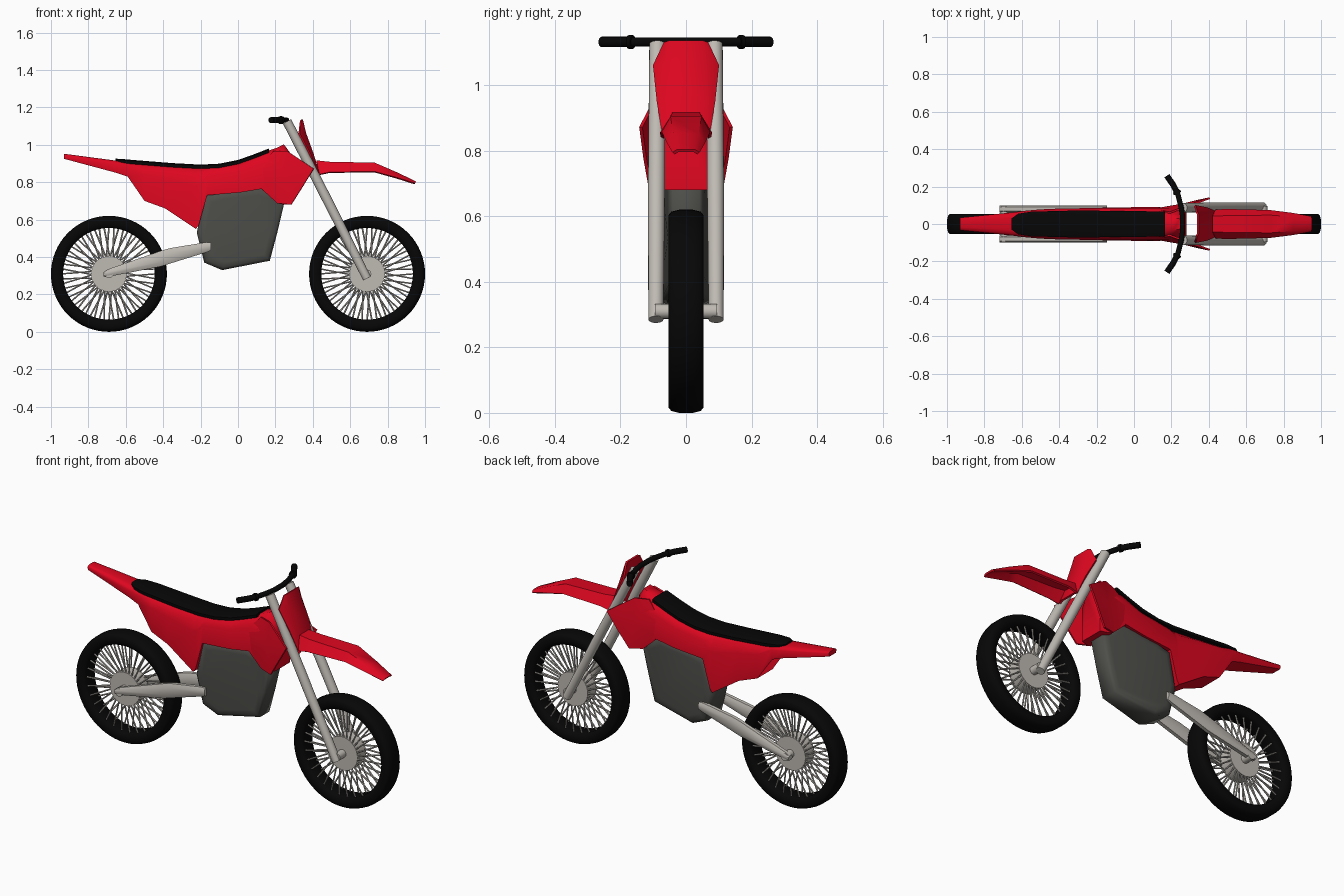
import bpy, bmesh, math
from mathutils import Vector

if "Cube" in bpy.data.objects:
    bpy.data.objects.remove(bpy.data.objects["Cube"])


def material(name, rgb):
    m = bpy.data.materials.new(name)
    m.diffuse_color = (*rgb, 1)
    m.use_nodes = True
    m.node_tree.nodes["Principled BSDF"].inputs["Base Color"].default_value = m.diffuse_color
    return m


RED = material("red plastic", (0.73, 0.002, 0.014))
BLACK = material("black rubber", (0.002, 0.002, 0.002))
METAL = material("light metal", (0.52, 0.49, 0.45))
GREY = material("dark grey", (0.075, 0.075, 0.068))


def finish(name, bm, mat, angle=35, thick=0):
    bmesh.ops.recalc_face_normals(bm, faces=bm.faces)
    me = bpy.data.meshes.new(name)
    bm.to_mesh(me)
    bm.free()
    me.materials.append(mat)
    ob = bpy.data.objects.new(name, me)
    bpy.context.collection.objects.link(ob)
    bpy.ops.object.select_all(action='DESELECT')
    ob.select_set(True)
    bpy.context.view_layer.objects.active = ob
    if thick:
        mod = ob.modifiers.new("thickness", 'SOLIDIFY')
        mod.thickness = thick
        mod.offset = 0
        bpy.ops.object.modifier_apply(modifier=mod.name)
    bpy.ops.object.shade_smooth_by_angle(angle=math.radians(angle))
    return ob


def skin(bm, rows, closed_ring=True, closed_path=False, caps=True):
    """Join rows of points with quads."""
    vs = [[bm.verts.new(p) for p in r] for r in rows]
    n = len(rows[0])
    for i in range(len(vs) if closed_path else len(vs) - 1):
        a, b = vs[i], vs[(i + 1) % len(vs)]
        for j in range(n if closed_ring else n - 1):
            k = (j + 1) % n
            bm.faces.new((a[j], a[k], b[k], b[j]))
    if closed_ring and caps and not closed_path:
        bm.faces.new(vs[0])
        bm.faces.new(vs[-1])


def tube(bm, pts, radii, n=16):
    """Round tube along a polyline."""
    pts = [Vector(p) for p in pts]
    rows = []
    for i, p in enumerate(pts):
        t = (pts[min(i + 1, len(pts) - 1)] - pts[max(i - 1, 0)]).normalized()
        ref = Vector((0, 0, 1)) if abs(t.z) < 0.7 else Vector((0, 1, 0))
        u = t.cross(ref).normalized()
        v = t.cross(u)
        rows.append([p + radii[i] * (u * math.cos(a) + v * math.sin(a))
                     for a in (2 * math.pi * k / n for k in range(n))])
    skin(bm, rows)


def mirror_ring(x, half):
    """Closed ring at x from (y, z) points listed top to bottom on one side."""
    return [(x, y, z) for y, z in half] + [(x, -y, z) for y, z in reversed(half)]


# Wheels: tyre, hub, axle and spokes
TYRE = [(.245, .038), (.252, .048), (.27, .054), (.293, .054), (.304, .045), (.31, .022)]
for side, cx in (("rear", -.69), ("front", .69)):
    prof = TYRE + [(r, -y) for r, y in reversed(TYRE)]
    bm = bmesh.new()
    skin(bm, [[(cx + r * math.cos(a), y, .31 + r * math.sin(a)) for r, y in prof]
              for a in (2 * math.pi * i / 64 for i in range(64))], closed_path=True)
    finish(side + "_tyre", bm, BLACK, 60)
    bm = bmesh.new()
    tube(bm, [(cx, -.04, .31), (cx, .04, .31)], [.095, .095], 40)
    finish(side + "_hub", bm, METAL)
    bm = bmesh.new()
    tube(bm, [(cx, -.095, .31), (cx, .095, .31)], [.023, .023])
    finish(side + "_axle", bm, METAL)
    bm = bmesh.new()
    for i in range(60):
        s = 1 if i % 2 else -1
        a = 2 * math.pi * i / 60
        b = a + .16 * s
        tube(bm, [(cx + .085 * math.cos(b), s * .034, .31 + .085 * math.sin(b)),
                  (cx + .25 * math.cos(a), s * .03, .31 + .25 * math.sin(a))], [.0045] * 2, 6)
    finish(side + "_spokes", bm, METAL)

# Fork legs and swingarm beams
for s, side in ((-1, "right"), (1, "left")):
    bm = bmesh.new()
    tube(bm, [(.262, s * .087, 1.125), (.48, s * .09, .70), (.69, s * .092, .285)],
         [.025, .026, .023], 20)
    finish(side + "_fork_leg", bm, METAL)
    bm = bmesh.new()
    rows = []
    for x, z, h in ((-.718, .308, .013), (-.70, .313, .02), (-.41, .392, .042),
                    (-.36, .407, .041), (-.17, .452, .027), (-.145, .456, .022)):
        c = h * .45
        rows.append([(x, s * y, z + d) for y, d in (
            (.062, c), (.07, h), (.09, h), (.098, c), (.098, -c), (.09, -h), (.07, -h), (.062, -c))])
    skin(bm, rows)
    finish(side + "_swingarm", bm, METAL)

# Engine block, narrower toward the front
OUT = [(-.18, .73), (-.10, .75), (.13, .775), (.25, .70), (.21, .53), (.17, .38),
       (-.085, .33), (-.18, .37), (-.22, .53)]
bm = bmesh.new()
rows = []
for f, k in ((-1, .8), (-.95, .93), (-.75, 1), (.75, 1), (.95, .93), (1, .8)):
    rows.append([(.01 + (x - .01) * k, f * (.055 if x > .15 else .08), .55 + (z - .55) * k)
                 for x, z in OUT])
skin(bm, rows)
finish("engine", bm, GREY, 55)

# Main body: x, top z, bottom z, top / middle / bottom half widths
BODY = [(-.93, .952, .925, .028, .034, .03), (-.65, .915, .85, .052, .062, .055),
        (-.59, .91, .83, .058, .07, .062), (-.50, .90, .70, .062, .078, .07),
        (-.39, .89, .66, .066, .083, .078), (-.225, .878, .55, .066, .085, .085),
        (-.21, .877, .57, .066, .085, .085), (-.165, .877, .73, .066, .085, .087),
        (.01, .905, .745, .066, .086, .09), (.13, .955, .765, .066, .086, .09),
        (.18, .975, .72, .062, .086, .088), (.21, .985, .687, .056, .085, .086),
        (.245, 1.003, .68, .045, .083, .08), (.28, .955, .68, .035, .07, .07)]
bm = bmesh.new()
skin(bm, [mirror_ring(x, [(wt * .6, zt), (wt, zt - .1 * (zt - zb)),
                          (wm, zt - .3 * (zt - zb)), (wb, zb)])
          for x, zt, zb, wt, wm, wb in BODY])
finish("body", bm, RED, 55)

# Side shrouds flaring out at the front
RIM = [(.19, .06, .965), (.265, .088, .965), (.33, .112, .922), (.405, .138, .872),
       (.345, .125, .775), (.285, .108, .68), (.21, .086, .688), (.12, .08, .77), (.11, .078, .88)]
for s, side in ((-1, "right"), (1, "left")):
    bm = bmesh.new()
    mid = bm.verts.new((.26, s * .104, .83))
    vs = [bm.verts.new((x, s * y, z)) for x, y, z in RIM]
    for i in range(len(vs)):
        bm.faces.new((mid, vs[i], vs[(i + 1) % len(vs)]))
    finish(side + "_shroud", bm, RED, 60, .01)

# Seat strip following the body top
SEAT = [(-.655, .926, .03), (-.62, .924, .055), (-.55, .918, .066), (-.35, .902, .071),
        (-.2, .894, .071), (-.1, .899, .07), (0, .919, .069), (.08, .947, .068), (.165, .98, .067)]
bm = bmesh.new()
skin(bm, [mirror_ring(x, [(w * .75, z), (w, z - .006), (w, z - .022)]) for x, z, w in SEAT])
finish("seat", bm, BLACK)


def panel(name, rows):
    """Folded sheet: rows of (top x, top y, top z, side x, side y, side z)."""
    bm = bmesh.new()
    skin(bm, [[(sx, -sy, sz), (tx, -ty, tz), (tx, ty, tz), (sx, sy, sz)]
              for tx, ty, tz, sx, sy, sz in rows], closed_ring=False)
    finish(name, bm, RED, 50, .01)


# Front plate and front fender
panel("front_plate", [(.342, .05, 1.135, .335, .065, 1.13), (.36, .06, 1.06, .327, .098, 1.06),
                      (.40, .055, .95, .385, .087, .95), (.43, .05, .85, .425, .07, .845)])
panel("front_fender", [(.42, .04, .912, .435, .072, .84), (.49, .042, .905, .49, .076, .852),
                       (.73, .045, .90, .73, .07, .855), (.85, .036, .848, .85, .055, .822),
                       (.95, .025, .80, .945, .038, .792)])

# Handlebar, grips and collars
HALF = [(.178, .255), (.212, .205), (.234, .16), (.252, .09), (.26, .04)]
bm = bmesh.new()
path = [(x, -y, 1.132) for x, y in HALF] + [(x, y, 1.132) for x, y in reversed(HALF)]
tube(bm, path, [.014] * len(path))
finish("handlebar", bm, BLACK)
for s, side in ((-1, "right"), (1, "left")):
    bm = bmesh.new()
    tube(bm, [(.176, s * .258, 1.132), (.21, s * .208, 1.132), (.232, s * .165, 1.132)], [.016] * 3)
    tube(bm, [(.227, s * .175, 1.132), (.233, s * .162, 1.132)], [.021] * 2)
    finish(side + "_grip", bm, BLACK)
